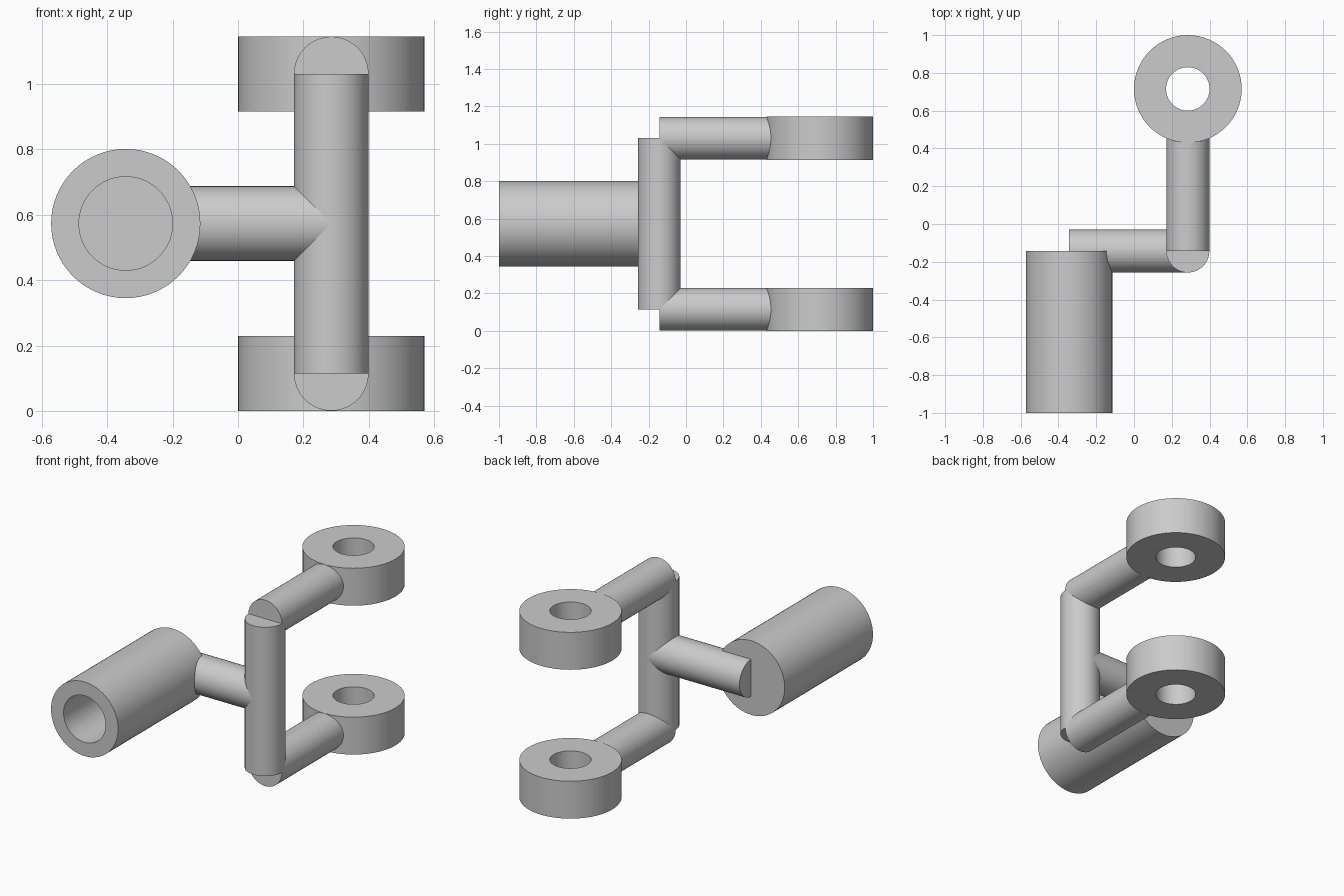
import bpy, bmesh, math
from mathutils import Vector

cube = bpy.data.objects.get("Cube")
if cube:
    bpy.data.objects.remove(cube, do_unlink=True)

# One plain grey for the whole bracket
GREY = (0.6, 0.6, 0.6, 1.0)
grey = bpy.data.materials.new("plain_grey")
grey.use_nodes = True
grey.diffuse_color = GREY
grey.node_tree.nodes["Principled BSDF"].inputs["Base Color"].default_value = GREY

ROD = 0.114                  # radius of every connecting rod
POST_X, POST_Y = 0.285, -0.143
SOCKET_X, MID_Z = -0.343, 0.573
LOW_Z, HIGH_Z = 0.115, 1.03  # heights of the two arms


def turned(name, profile, start, axis):
    """Spin a (radius, distance) profile around an axis leaving start."""
    bm = bmesh.new()
    verts = [bm.verts.new((r, 0, h)) for r, h in profile]
    edges = [bm.edges.new(pair) for pair in zip(verts, verts[1:])]
    bmesh.ops.spin(bm, geom=verts + edges, cent=(0, 0, 0), axis=(0, 0, 1),
                   angle=math.tau, steps=64, use_merge=True)
    bmesh.ops.remove_doubles(bm, verts=bm.verts, dist=0.0001)
    bmesh.ops.recalc_face_normals(bm, faces=bm.faces)
    turn = Vector((0, 0, 1)).rotation_difference(Vector(axis)).to_matrix()
    bmesh.ops.rotate(bm, cent=(0, 0, 0), matrix=turn, verts=bm.verts)
    mesh = bpy.data.meshes.new(name)
    bm.to_mesh(mesh)
    bm.free()
    mesh.materials.append(grey)
    obj = bpy.data.objects.new(name, mesh)
    obj.location = start
    bpy.context.collection.objects.link(obj)
    bpy.ops.object.select_all(action='DESELECT')
    obj.select_set(True)
    bpy.context.view_layer.objects.active = obj
    bpy.ops.object.shade_smooth_by_angle(angle=math.radians(30))
    return obj


def rod(name, start, axis, length):
    return turned(name, [(0, 0), (ROD, 0), (ROD, length), (0, length)], start, axis)


# Upright post and the crossbar that reaches the socket
rod("upright_post", (POST_X, POST_Y, LOW_Z), (0, 0, 1), HIGH_Z - LOW_Z)
rod("crossbar", (SOCKET_X, POST_Y, MID_Z), (1, 0, 0), POST_X - SOCKET_X)

# Arm and eye ring at each end of the post
ring_profile = [(0.115, -0.115), (0.285, -0.115), (0.285, 0.115),
                (0.115, 0.115), (0.115, -0.115)]
for place, z in (("lower", LOW_Z), ("upper", HIGH_Z)):
    rod(place + "_arm", (POST_X, POST_Y, z), (0, 1, 0), 0.63)
    turned(place + "_ring", ring_profile, (POST_X, 0.715, z), (0, 0, 1))

# Socket: open at the front, closed at the back
turned("socket", [(0, 0), (0.228, 0), (0.228, 0.857), (0.143, 0.857),
                  (0.143, 0.143), (0, 0.143)],
       (SOCKET_X, POST_Y, MID_Z), (0, -1, 0))
